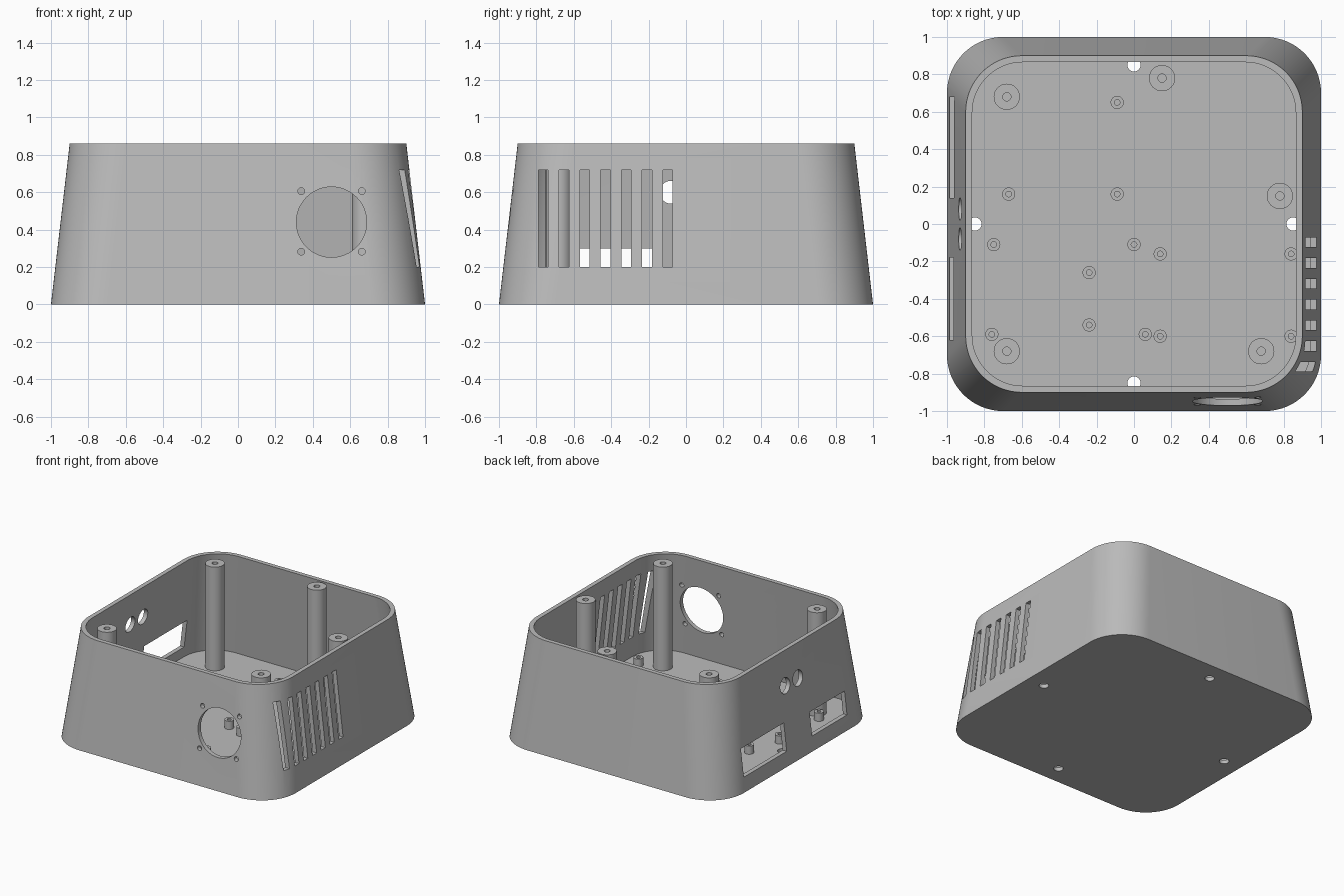
import bpy, bmesh
from math import pi, cos, sin, radians
from mathutils import Matrix, Vector

if "Cube" in bpy.data.objects:
    bpy.data.objects.remove(bpy.data.objects["Cube"])

HEIGHT, FLOOR, WALL = 0.86, 0.03, 0.035
TAPER = 0.1 / HEIGHT

grey = bpy.data.materials.new("plain grey")
grey.use_nodes = True
grey.diffuse_color = (0.5, 0.5, 0.5, 1)
grey.node_tree.nodes["Principled BSDF"].inputs["Base Color"].default_value = grey.diffuse_color


def make_object(name, bm):
    bmesh.ops.recalc_face_normals(bm, faces=bm.faces)
    mesh = bpy.data.meshes.new(name)
    bm.to_mesh(mesh)
    bm.free()
    mesh.materials.append(grey)
    obj = bpy.data.objects.new(name, mesh)
    bpy.context.collection.objects.link(obj)
    return obj


def smooth(obj):
    bpy.ops.object.select_all(action="DESELECT")
    obj.select_set(True)
    bpy.context.view_layer.objects.active = obj
    bpy.ops.object.shade_smooth_by_angle(angle=radians(30))


def skin(rings):
    """Closed solid through a list of equally long rings, capped at both ends."""
    bm = bmesh.new()
    loops = [[bm.verts.new(p) for p in ring] for ring in rings]
    for low, high in zip(loops, loops[1:]):
        for i in range(len(low)):
            j = (i + 1) % len(low)
            bm.faces.new((low[i], low[j], high[j], high[i]))
    bm.faces.new(loops[0])
    bm.faces.new(loops[-1])
    return bm


def rounded_square(z, inset, radius, steps=16):
    c = 1 - TAPER * z - inset - radius
    ring = []
    for quarter, (sx, sy) in enumerate([(1, 1), (-1, 1), (-1, -1), (1, -1)]):
        for k in range(steps + 1):
            a = (quarter + k / steps) * pi / 2
            ring.append((sx * c + radius * cos(a), sy * c + radius * sin(a), z))
    return ring


def circle(x, y, z, r, sides=32):
    return [(x + r * cos(2 * pi * k / sides), y + r * sin(2 * pi * k / sides), z)
            for k in range(sides)]


def hollow_post(name, x, y, r, bore, top, depth):
    smooth(make_object(name, skin([
        circle(x, y, FLOOR - 0.01, r), circle(x, y, top, r),
        circle(x, y, top, bore), circle(x, y, top - depth, bore)])))


# Tapered open case
case = make_object("case_shell", skin([
    rounded_square(0, 0, 0.3), rounded_square(HEIGHT, 0, 0.3),
    rounded_square(HEIGHT, WALL, 0.27), rounded_square(FLOOR, WALL, 0.27)]))

# All openings in one cutter mesh
cut = bmesh.new()


def cut_box(x0, x1, y0, y1, z0, z1):
    low, high = Vector((x0, y0, z0)), Vector((x1, y1, z1))
    bmesh.ops.create_cube(cut, size=1, matrix=Matrix.Translation((low + high) / 2)
                          @ Matrix.Diagonal((*(high - low), 1)))


def cut_hole(center, r, axis):
    turn = {"X": Matrix.Rotation(pi / 2, 4, "Y"), "Y": Matrix.Rotation(pi / 2, 4, "X"),
            "Z": Matrix.Identity(4)}[axis]
    bmesh.ops.create_cone(cut, cap_ends=True, segments=48, radius1=r, radius2=r,
                          depth=0.3, matrix=Matrix.Translation(center) @ turn)


# Seven vent slots
for i in range(7):
    y = -0.097 - 0.111 * i
    cut_box(0.8, 1.1, y - 0.026, y + 0.026, 0.2, 0.72)

# Two port windows and two round sockets
cut_box(-1.1, -0.85, 0.14, 0.68, 0.115, 0.335)
cut_box(-1.1, -0.85, -0.62, -0.18, 0.115, 0.3)
for y in (-0.08, 0.08):
    cut_hole((-0.95, y, 0.6), 0.061, "X")

# Fan opening with its screw holes
cut_hole((0.5, -0.95, 0.44), 0.188, "Y")
for dx in (-0.162, 0.162):
    for dz in (-0.162, 0.162):
        cut_hole((0.5 + dx, -0.95, 0.444 + dz), 0.018, "Y")

# Floor holes
for x, y in [(0.85, 0), (-0.85, 0), (0, 0.85), (0, -0.85)]:
    cut_hole((x, y, 0), 0.035, "Z")

cutter = make_object("opening_cutter", cut)
cutter.hide_render = True
mod = case.modifiers.new("openings", "BOOLEAN")
mod.operation, mod.solver, mod.object = "DIFFERENCE", "EXACT", cutter
bpy.context.view_layer.objects.active = case
bpy.ops.object.modifier_apply(modifier=mod.name)
bpy.data.objects.remove(cutter)
smooth(case)

# Tall lid posts
for x, y in [(-0.68, 0.68), (0.15, 0.78), (0.78, 0.15), (0.68, -0.68), (-0.68, -0.68)]:
    hollow_post("lid_post", x, y, 0.07, 0.022, HEIGHT - 0.003, 0.2)

# Short board standoffs
for x, y in [(-0.09, 0.65), (-0.67, 0.16), (-0.09, 0.16), (-0.75, -0.11), (0, -0.11),
             (0.14, -0.16), (-0.24, -0.26), (-0.24, -0.54), (-0.76, -0.59),
             (0.06, -0.59), (0.14, -0.6), (0.84, -0.16), (0.84, -0.6)]:
    hollow_post("board_standoff", x, y, 0.035, 0.015, 0.095, 0.06)
